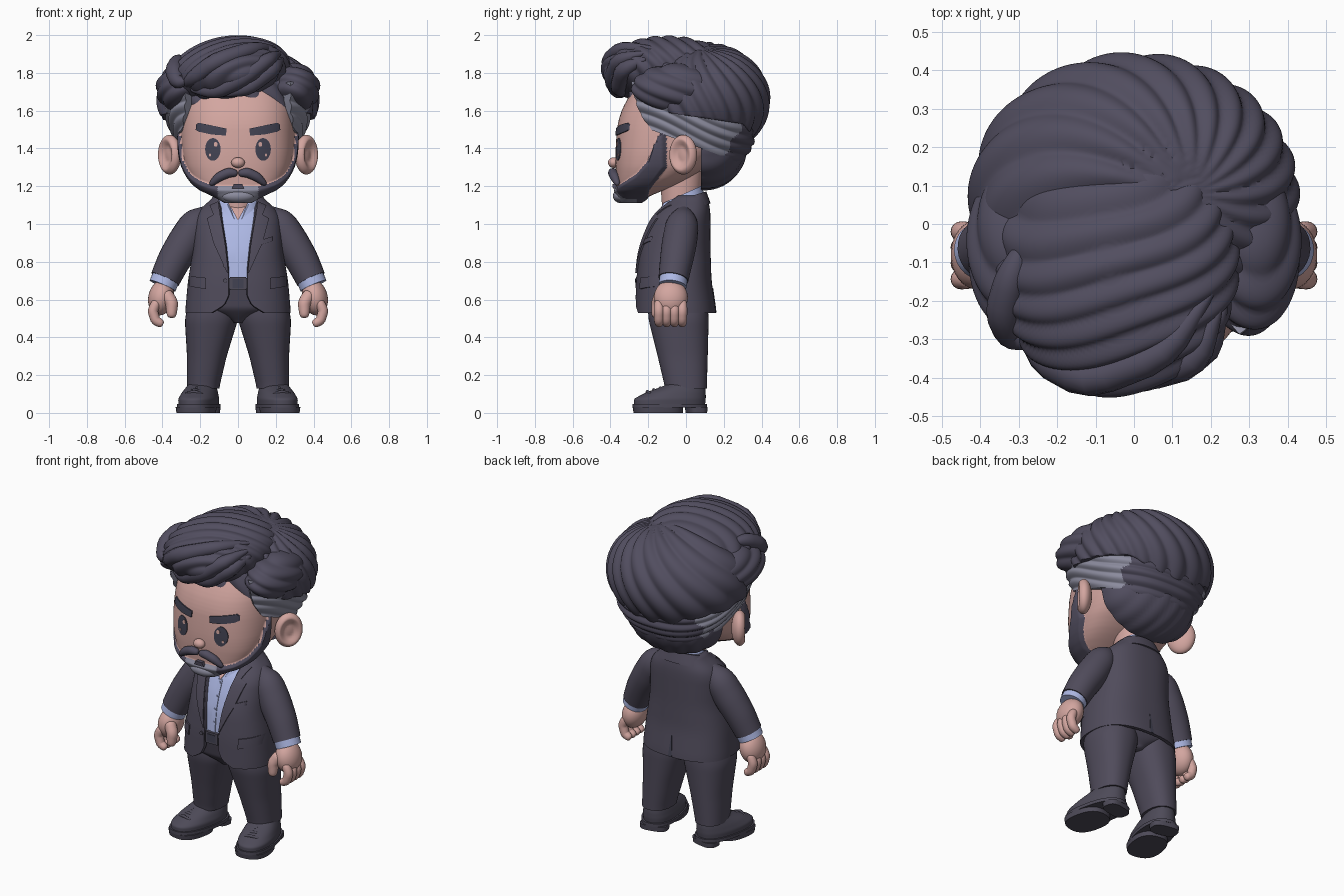
import bpy, bmesh
from math import sin, cos, pi, atan2, radians, sqrt
from mathutils import Vector, Matrix, Euler

if "Cube" in bpy.data.objects:
    bpy.data.objects.remove(bpy.data.objects["Cube"])


def material(name, *rgb):
    mat = bpy.data.materials.new(name)
    mat.use_nodes = True
    mat.diffuse_color = (*rgb, 1)
    mat.node_tree.nodes["Principled BSDF"].inputs["Base Color"].default_value = (*rgb, 1)
    return mat


skin = material("skin", .65, .38, .35)
hair = material("dark hair", .083, .075, .115)
silver = material("silver hair", .26, .26, .34)
suit = material("suit cloth", .08, .071, .105)
shirt = material("shirt blue", .42, .48, .78)
ink = material("eye ink", .055, .055, .085)
leather = material("shoe leather", .075, .069, .098)


# ---- helpers ----
def lin(keys, t):
    """Piecewise linear lookup; the first item of each key is the parameter."""
    t = min(max(t, keys[0][0]), keys[-1][0])
    for a, b in zip(keys, keys[1:]):
        if t <= b[0]:
            f = (t - a[0]) / (b[0] - a[0])
            return [p + (q - p) * f for p, q in zip(a[1:], b[1:])]


def sample(keys, t):
    h = .06 * (keys[-1][0] - keys[0][0])
    runs = [lin(keys, t + h * k / 2) for k in range(-2, 3)]
    return [sum(v) / 5 for v in zip(*runs)]


def finish(bm, name, mats, mirror=False, rule=None):
    bmesh.ops.recalc_face_normals(bm, faces=bm.faces)
    for f in bm.faces:
        f.smooth = True
        if rule:
            f.material_index = rule(f.calc_center_median())
    mesh = bpy.data.meshes.new(name)
    bm.to_mesh(mesh)
    bm.free()
    for m in mats if isinstance(mats, list) else [mats]:
        mesh.materials.append(m)
    mesh.set_sharp_from_angle(angle=radians(55))
    ob = bpy.data.objects.new(name, mesh)
    bpy.context.scene.collection.objects.link(ob)
    if mirror:
        ob.modifiers.new("mirror", 'MIRROR').use_mirror_merge = False
    return ob


def skin_rows(name, rows, mats, xf=None, **opts):
    """Closed surface through rings of points, capped at both ends."""
    bm = bmesh.new()
    rings = [[bm.verts.new(xf @ p if xf else p) for p in row] for row in rows]
    for a, b in zip(rings, rings[1:]):
        for i in range(len(a)):
            bm.faces.new((a[i - 1], a[i], b[i], b[i - 1]))
    bm.faces.new(rings[0])
    bm.faces.new(rings[-1])
    return finish(bm, name, mats, **opts)


def outline(keys, z, n, ang, off=0):
    w, yf, yb, *cx = sample(keys, z)
    c, s = cos(ang), sin(ang)
    r = (abs(c) ** n + abs(s) ** n) ** (-1 / n)
    return Vector(((w + off) * r * c + (cx[0] if cx else 0),
                   (yf + yb) / 2 + ((yb - yf) / 2 + off) * r * s, z))


def loft(name, keys, mats, n=2.4, rows=24, cols=48, gap=None, thick=.02, out=None, tilt=0, **opts):
    """Stack of rounded outlines (z, half width, front y, back y); gap opens the front."""
    rings = []
    for i in range(rows + 1):
        z = keys[0][0] + (keys[-1][0] - keys[0][0]) * i / rows
        d = 0
        if gap:
            u = min(.95, lin(gap, z)[0] / sample(keys, z)[0])
            d = atan2(u, (1 - u ** n) ** (1 / n))
        span = 2 * (pi - d)
        angs = [-pi / 2 + d + span * k / cols for k in range(cols + bool(gap))]
        ring = []
        for a in angs:
            p = outline(keys, z, n, a)
            ring.append(outline(keys, z, n, a, out(p)) if out else p)
        if gap:
            ring += [outline(keys, z, n, a, -thick) for a in reversed(angs)]
        for p in ring:
            p.z += tilt * p.y
        rings.append(ring)
    return skin_rows(name, rings, mats, **opts)


def plate(name, mat, a, b, keys, n, side=-1, thick=.008, per=4, **opts):
    """Thin panel between two (x, z) edges, laid on a lofted surface."""
    def on(x, z, off):
        w, yf, yb = sample(keys, z)
        u = min(1, abs(x) / w)
        return Vector((x, (yf + yb) / 2 + side * ((yb - yf) / 2 * (1 - u ** n) ** (1 / n) + off), z))
    rows, steps = [], (len(a) - 1) * per
    ka, kb = ([(i, *p) for i, p in enumerate(e)] for e in (a, b))
    for i in range(steps + 1):
        p, q = Vector(lin(ka, i / per)), Vector(lin(kb, i / per))
        line = [p.lerp(q, k / 8) for k in range(9)]
        rows.append([on(*v, thick) for v in line] + [on(*v, -.01) for v in reversed(line)])
    return skin_rows(name, rows, mat, **opts)


def disc(name, mat, x, z, rx, rz, keys, n, **opts):
    arc = [pi * (i + .1) / 12.2 for i in range(13)]
    a, b = ([(x + s * rx * sin(t), z + rz * cos(t)) for t in arc] for s in (-1, 1))
    return plate(name, mat, a, b, keys, n, per=1, **opts)


def tube(name, mat, pts, radii, ends=True, steps=24, seg=16, **opts):
    keys = [(i / (len(pts) - 1), *p, r) for i, (p, r) in enumerate(zip(pts, radii))]
    whole = Vector(pts[-1]) - Vector(pts[0])
    ref = Vector((0, 1, 0)) if abs(whole.z) > .6 * whole.length else Vector((0, 0, 1))
    rows = []
    for i in range(steps + 1):
        t = .5 - .5 * cos(pi * i / steps)
        *p, r = sample(keys, t)
        run = Vector(sample(keys, t + .02)[:3]) - Vector(sample(keys, t - .02)[:3])
        u = run.cross(ref).normalized()
        v = run.cross(u).normalized()
        r *= sqrt(1.002 - abs(2 * t - 1) ** 8) if ends else 1
        rows.append([Vector(p) + r * (u * cos(k * 2 * pi / seg) + v * sin(k * 2 * pi / seg)) for k in range(seg)])
    return skin_rows(name, rows, mat, **opts)


def blob(name, mats, c, r, rot=(0, 0, 0), pre=None, post=None, seg=32, **opts):
    bm = bmesh.new()
    bmesh.ops.create_uvsphere(bm, u_segments=seg, v_segments=seg // 2, radius=1)
    c = Vector(c)
    xf = Matrix.Translation(c) @ Euler(rot).to_matrix().to_4x4() @ Matrix.Diagonal((*r, 1))
    for v in bm.verts:
        p = xf @ (pre(v.co) if pre else v.co)
        v.co = post(p, c) if post else p
    return finish(bm, name, mats, **opts)


def ridge(u, spacing):
    return sqrt(sin(pi * u / spacing) ** 2 + .02)


def strands(direction, spacing, amp):
    d = Vector(direction)
    return lambda p, c: p + (p - c).normalized() * amp * ridge(p.dot(d) + .015 * sin(9 * p.x + 7 * p.y), spacing)


# ---- head with raised beard ----
HEAD = [(1.112, 0, -.32, -.29), (1.13, .09, -.35, -.24), (1.16, .17, -.362, -.16), (1.2, .22, -.365, -.06),
        (1.26, .265, -.37, .05), (1.34, .295, -.375, .16), (1.45, .305, -.37, .24), (1.55, .305, -.36, .3),
        (1.65, .3, -.32, .32), (1.75, .27, -.25, .3), (1.85, .15, -.1, .2)]
CHEEK = [(-.36, 1.205), (-.32, 1.23), (-.26, 1.27), (-.2, 1.34), (-.17, 1.42), (-.13, 1.5)]
JAW = [(1.13, -.2), (1.18, -.19), (1.3, -.1), (1.6, -.1)]


def beard(p):
    """Signed depth inside the beard outline."""
    x = abs(p.x)
    mouth = max(x - .085, abs(p.z - 1.222) - .018, min(.03 - x, 1.212 - p.z))
    return min(lin(CHEEK, p.y)[0] - p.z, lin(JAW, p.z)[0] - p.y, mouth)


def face_colour(p):
    if beard(p) < .003:
        return 0
    return 2 if p.z < 1.2 and abs(p.x) < .108 and p.y < -.26 else 1


loft("head", HEAD, [skin, hair, silver], 2.6, 140, 220, rule=face_colour,
     out=lambda p: .02 * min(1, max(0, beard(p) / .025)))
tube("moustache", hair, [(.0, -.385, 1.268), (.05, -.388, 1.272), (.1, -.378, 1.25), (.15, -.36, 1.205)],
     [.018, .026, .025, .014], mirror=True)
plate("lower_lip_hair", hair, [(-.022, 1.213), (-.032, 1.188)], [(.022, 1.213), (.032, 1.188)], HEAD, 2.6, thick=.024)
blob("chin_tuft", silver, (0, -.342, 1.148), (.088, .045, .038))
blob("nose", skin, (0, -.383, 1.325), (.036, .03, .028))
disc("eye", ink, .133, 1.395, .041, .06, HEAD, 2.6, thick=.004, mirror=True)
disc("eye_glint", skin, .118, 1.422, .01, .013, HEAD, 2.6, thick=.007, mirror=True)
disc("eye_glint_small", skin, .148, 1.365, .006, .008, HEAD, 2.6, thick=.007, mirror=True)
plate("eyebrow", ink, [(.06, 1.505), (.14, 1.522), (.21, 1.536), (.222, 1.525)],
      [(.064, 1.468), (.14, 1.474), (.205, 1.488), (.224, 1.498)], HEAD, 2.6, mirror=True)


def ear_cup(v):
    hollow = min(1, max(0, (.78 - sqrt(v.y ** 2 + v.z ** 2)) / .4))
    return Vector((v.x - (.75 * hollow if v.x > 0 else 0), v.y, v.z))


blob("ear", skin, (.362, -.015, 1.367), (.048, .083, .105), (0, 0, radians(-35)), pre=ear_cup, seg=48, mirror=True)

# ---- hair ----
SIDES = [(1.43, .315, -.33, .285), (1.49, .34, -.34, .32), (1.55, .368, -.345, .35), (1.65, .39, -.35, .36)]
loft("side_hair", SIDES, [silver, hair], 2.4, 60, 130, gap=[(1.43, .29), (1.5, .275), (1.65, .268)], thick=.04,
     tilt=-.37, out=lambda p: .012 * ridge(p.z + .02 * sin(9 * p.y), .055),
     rule=lambda p: int(p.y > .2 + .6 * (p.z - 1.36) + .012 * sin(p.z * 60)))


def nape_shape(p, c):
    p = strands((1, .2, .3), .09, .008)(p, c)
    p.y = max(p.y, .08)
    return p


def crown_shape(p, c):
    dx, dy = p.x - .15, p.y - .08
    fade = min(1, sqrt(dx * dx + dy * dy) / .2)
    p = p + (p - c).normalized() * .022 * fade * ridge(atan2(dy, dx) + 2 * p.z, 2 * pi / 18)
    p.z = max(p.z, 1.615 - .15 * (p.y + .27) - 1.1 * max(0, p.y - .3))
    return p


blob("nape_hair", hair, (0, .09, 1.4), (.305, .225, .215), post=nape_shape, seg=80)
blob("crown_hair", hair, (0, .07, 1.655), (.41, .356, .293), post=crown_shape, seg=180)
blob("side_lump", hair, (.3, -.06, 1.72), (.122, .215, .115), (0, radians(18), 0),
     post=strands((.3, .45, 1), .075, .016), seg=100, mirror=True)
blob("quiff", hair, (-.045, -.1, 1.813), (.305, .335, .165), (0, radians(-8), 0),
     post=strands((-.4, 1, .8), .085, .018), seg=170)
LOCKS = [
    [(-.3, -.2, 1.72), (-.24, -.35, 1.77), (-.12, -.41, 1.86), (.08, -.34, 1.93), (.22, -.15, 1.93)],
    [(-.1, -.33, 1.68), (.05, -.36, 1.72), (.18, -.33, 1.82), (.24, -.2, 1.88)],
    [(-.26, -.29, 1.71), (-.12, -.36, 1.7), (.02, -.39, 1.77), (.16, -.36, 1.87), (.23, -.2, 1.91)],
    [(-.28, -.03, 1.87), (-.32, -.14, 1.86), (-.34, -.23, 1.81), (-.32, -.29, 1.75), (-.26, -.32, 1.76)]]
for i, path in enumerate(LOCKS):
    tube(f"hair_lock_{i + 1}", hair, path, [.015, .042, .048, .04, .012][:len(path) - 1] + [.012])

# ---- jacket, shirt and belt ----
COAT = [(.53, .28, -.27, .16), (.7, .265, -.265, .135), (.85, .24, -.25, .13), (.95, .235, -.22, .13),
        (1.05, .225, -.175, .13), (1.1, .185, -.12, .125), (1.15, .11, -.06, .11)]
OPENING = [(.53, .14), (.57, .075), (.62, .05), (.75, .05), (.88, .064), (1, .085), (1.15, .105)]
SHIRT = [(z, w - .02, f + .018, b - .02) for z, w, f, b in COAT if z > .6]
loft("jacket", COAT, suit, 2.5, 40, 72, gap=OPENING)
loft("shirt", SHIRT, shirt, 2.5)
plate("lapel", suit, [(.105, 1.12), (.095, 1.05), (.087, 1.01), (.066, .88), (.051, .74)],
      [(.15, 1.1), (.13, 1.05), (.165, 1.03), (.13, .9), (.057, .74)], COAT, 2.5, thick=.0095, mirror=True)
plate("pocket_flap", suit, [(.17, .715), (.17, .655)], [(.26, .725), (.26, .67)], COAT, 2.5, thick=.0095, mirror=True)
plate("breast_pocket", suit, [(.12, .915), (.12, .89)], [(.185, .935), (.185, .91)], COAT, 2.5)
plate("back_vent", ink, [(-.002, .66), (-.012, .532)], [(.002, .66), (.012, .532)], COAT, 2.5, side=1, thick=.003)
plate("shirt_placket", shirt, [(-.014, 1.02), (-.014, .72)], [(.014, 1.02), (.014, .72)], SHIRT, 2.5, thick=.005)
for i in range(4):
    disc("shirt_button", shirt, 0, .78 + .075 * i, .007, .007, SHIRT, 2.5, thick=.009)
for z in (.7, .78):
    disc("jacket_button", leather, -.068, z, .011, .011, COAT, 2.5)
plate("open_neck", skin, [(-.05, 1.11), (-.004, 1.025)], [(.05, 1.11), (.004, 1.025)], SHIRT, 2.5, thick=.009)
loft("neck", [(1, .085, -.12, .06), (1.28, .1, -.14, .09)], skin, 2)
loft("shirt_collar", [(1.09, .132, -.175, .1), (1.165, .108, -.135, .085)], shirt, 2, 8,
     gap=[(1.09, .012), (1.165, .06)], thick=.012, tilt=.45)
loft("jacket_collar", [(1.07, .175, -.11, .13), (1.14, .125, -.06, .108)], suit, 2.2, 8,
     gap=[(1.07, .13), (1.14, .11)], tilt=.3)
loft("hips", [(.475, .02, -.14, .06), (.51, .1, -.18, .1), (.55, .25, -.22, .12), (.68, .235, -.25, .11)], suit, 2.5)
WAIST = [(.6, .235, -.25, .11), (.75, .235, -.25, .11)]
plate("belt", leather, [(-.07, .715), (-.07, .655)], [(.07, .715), (.07, .655)], WAIST, 2.5)
plate("buckle", leather, [(-.042, .72), (-.042, .65)], [(.042, .72), (.042, .65)], WAIST, 2.5, thick=.014)
plate("buckle_inset", ink, [(-.03, .708), (-.03, .662)], [(.03, .708), (.03, .662)], WAIST, 2.5, thick=.017)

# ---- arms and hands ----
tube("sleeve", suit, [(.15, -.01, 1.06), (.222, -.02, 1), (.283, -.035, .9), (.338, -.05, .81), (.39, -.068, .7)],
     [.045, .088, .093, .088, .079], ends=False, seg=28, mirror=True)
tube("shirt_cuff", shirt, [(.375, -.064, .73), (.4, -.071, .672)], [.075, .074], ends=False, seg=28, mirror=True)
blob("palm", skin, (.407, -.08, .61), (.068, .09, .095), (0, radians(-12), 0), mirror=True)
for i in range(4):
    y = -.143 + .041 * i
    tube(f"finger_{i + 1}", skin, [(.425, y, .6), (.452, y, .54), (.437, y, .49), (.395, y, .465)],
         [.026, .027, .026, .022], mirror=True)
tube("thumb", skin, [(.385, -.13, .64), (.35, -.15, .58), (.352, -.16, .5)], [.035, .034, .024], mirror=True)

# ---- legs and shoes ----
LEG = [(.13, .085, -.11, .11, .185), (.3, .105, -.15, .115, .165), (.5, .142, -.2, .12, .14), (.56, .13, -.2, .115, .135)]
loft("trouser_leg", LEG, suit, 2.3, mirror=True)
turn = dict(xf=Matrix.Translation((.19, 0, 0)) @ Matrix.Rotation(radians(12), 4, 'Z'), mirror=True)
loft("shoe_upper", [(.035, .098, -.28, .1), (.075, .1, -.28, .105), (.11, .088, -.21, .105), (.15, .07, -.1, .1)],
     leather, 2.3, **turn)
loft("shoe_welt", [(.028, .106, -.288, .112), (.048, .106, -.288, .112)], leather, 2.4, 2, **turn)
loft("shoe_sole", [(0, .1, -.28, -.02), (.03, .104, -.285, -.02)], leather, 2.5, 2, **turn)
loft("shoe_heel", [(0, .082, .005, .108), (.03, .085, 0, .11)], leather, 3, 2, **turn)
for i in range(3):
    y, z = -.2 + .035 * i, .108 + .009 * i
    tube("shoe_lace", leather, [(-.05, y, z - .01), (0, y - .01, z + .006), (.05, y, z - .01)], [.009] * 3,
         steps=12, seg=8, **turn)
